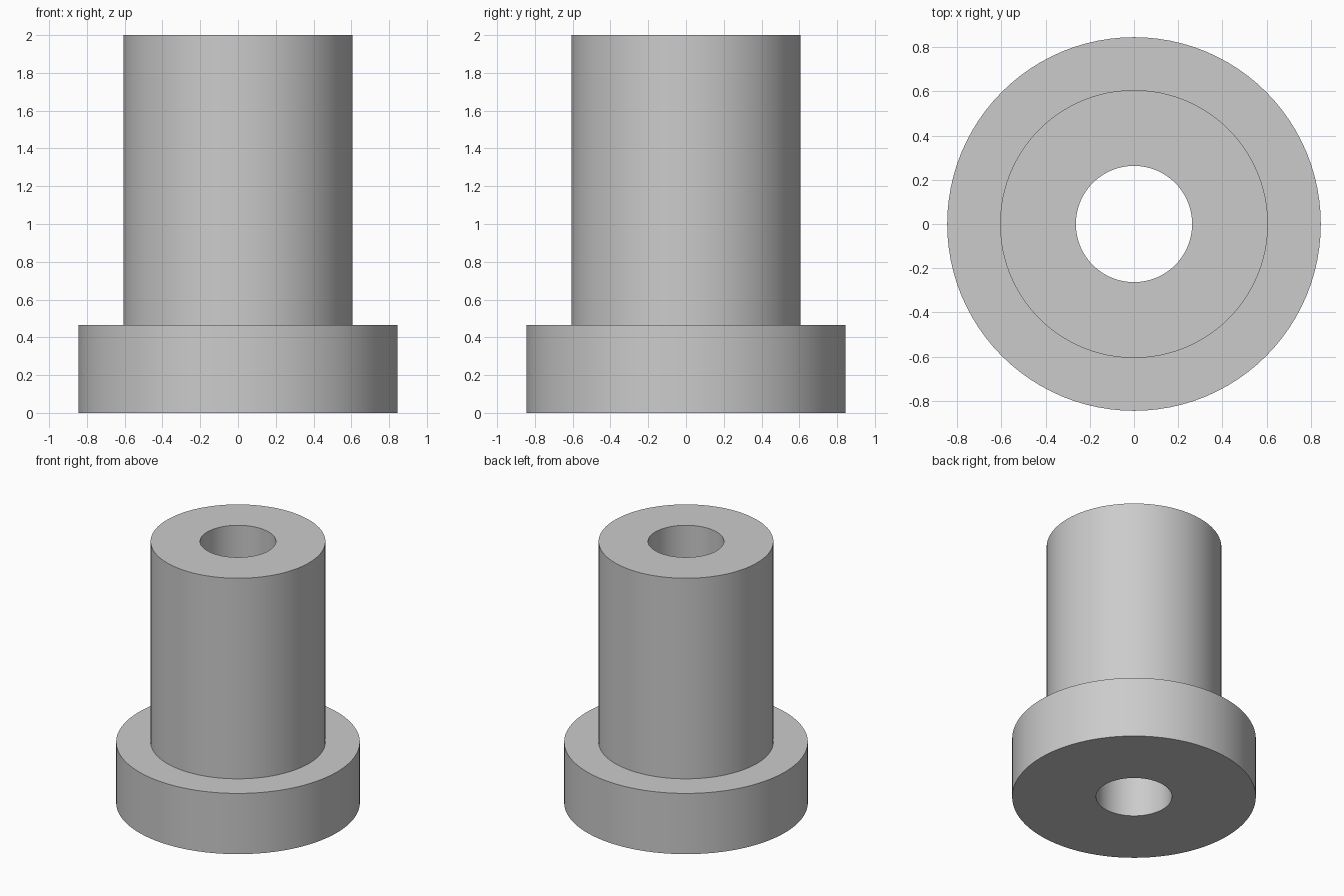
import bpy
import bmesh
import math

cube = bpy.data.objects.get("Cube")
if cube:
    bpy.data.objects.remove(cube, do_unlink=True)

SEGMENTS = 96
BORE, BODY, FLANGE = 0.263, 0.606, 0.845
STEP, TOP = 0.465, 2.0

# Plain grey material
grey = bpy.data.materials.new("plain grey")
grey.use_nodes = True
colour = (0.6, 0.6, 0.6, 1)
grey.diffuse_color = colour
grey.node_tree.nodes["Principled BSDF"].inputs["Base Color"].default_value = colour

# Flanged bushing: closed half section turned about the z axis
section = [(BORE, 0), (FLANGE, 0), (FLANGE, STEP),
           (BODY, STEP), (BODY, TOP), (BORE, TOP)]
bm = bmesh.new()
verts = [bm.verts.new((r, 0, z)) for r, z in section]
edges = [bm.edges.new((v, verts[i - 1])) for i, v in enumerate(verts)]
bmesh.ops.spin(bm, geom=verts + edges, cent=(0, 0, 0), axis=(0, 0, 1),
               angle=math.tau, steps=SEGMENTS, use_merge=True)
bmesh.ops.remove_doubles(bm, verts=bm.verts, dist=0.0001)
bmesh.ops.recalc_face_normals(bm, faces=bm.faces)

mesh = bpy.data.meshes.new("flanged_bushing")
bm.to_mesh(mesh)
bm.free()
mesh.materials.append(grey)
bushing = bpy.data.objects.new("flanged_bushing", mesh)
bpy.context.collection.objects.link(bushing)

# Smooth round walls, sharp rims
bpy.ops.object.select_all(action="DESELECT")
bushing.select_set(True)
bpy.context.view_layer.objects.active = bushing
bpy.ops.object.shade_smooth_by_angle(angle=math.radians(30))
